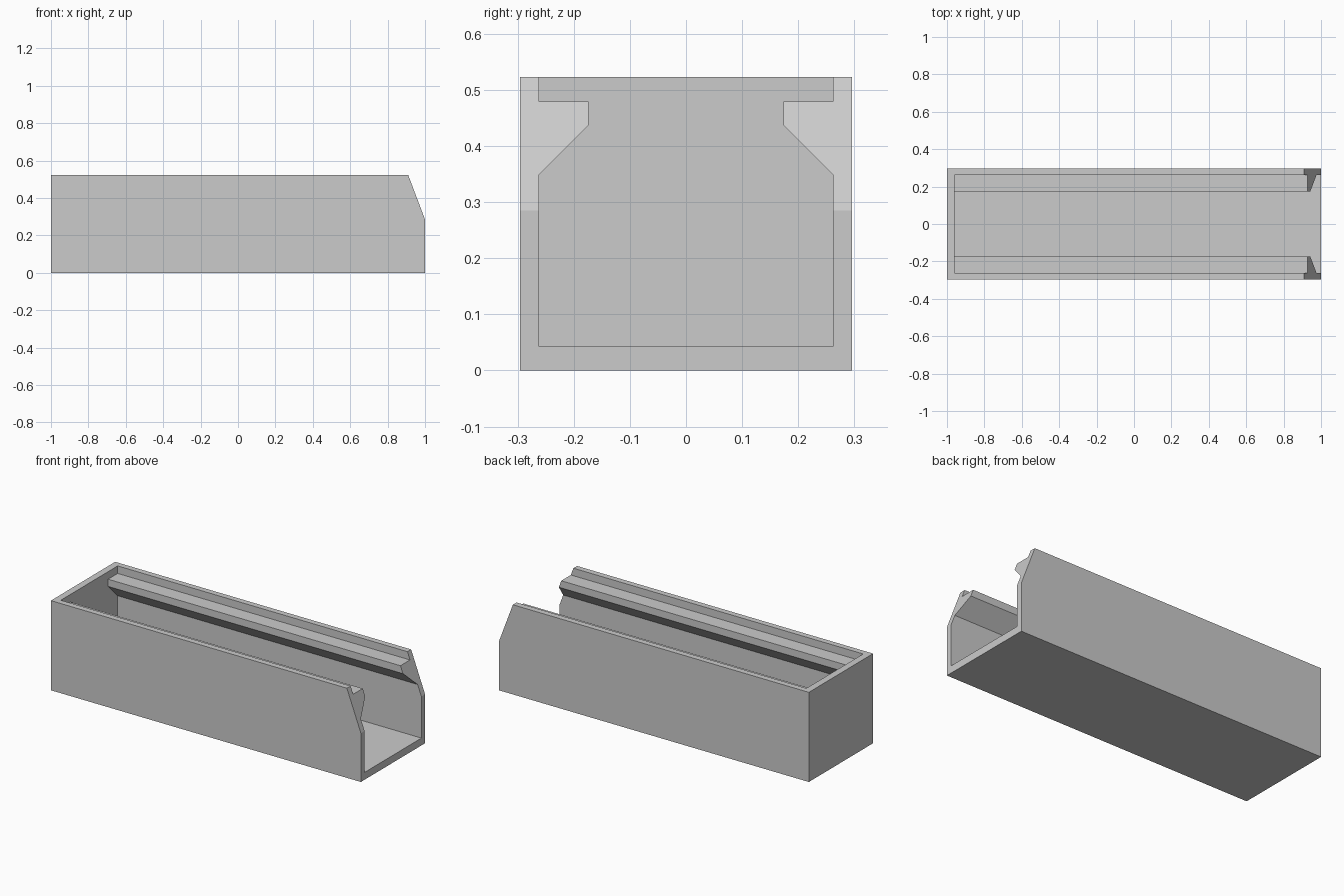
import bpy
import bmesh
from mathutils import Vector

default = bpy.data.objects.get("Cube")
if default:
    bpy.data.objects.remove(default, do_unlink=True)

LENGTH, HALF_W, HEIGHT = 2.0, 0.296, 0.523
INNER, FLOOR, END_WALL = 0.262, 0.043, 0.04

grey = bpy.data.materials.new("plain grey")
grey.use_nodes = True
colour = (0.6, 0.6, 0.6, 1)
grey.diffuse_color = colour
grey.node_tree.nodes["Principled BSDF"].inputs["Base Color"].default_value = colour


def prism(name, points, sweep):
    """Closed prism from an outline swept along a vector."""
    bm = bmesh.new()
    face = bm.faces.new([bm.verts.new(p) for p in points])
    swept = bmesh.ops.extrude_face_region(bm, geom=[face])["geom"]
    verts = [g for g in swept if isinstance(g, bmesh.types.BMVert)]
    bmesh.ops.translate(bm, verts=verts, vec=Vector(sweep))
    bmesh.ops.recalc_face_normals(bm, faces=bm.faces[:])
    mesh = bpy.data.meshes.new(name)
    bm.to_mesh(mesh)
    bm.free()
    mesh.materials.append(grey)
    obj = bpy.data.objects.new(name, mesh)
    bpy.context.collection.objects.link(obj)
    return obj


# Outer block with the sloped open end
half = LENGTH / 2
side = [(-half, 0), (half, 0), (half, 0.285), (0.91, HEIGHT), (-half, HEIGHT)]
tray = prism("tray", [(x, -HALF_W, z) for x, z in side], (0, 2 * HALF_W, 0))

# Channel section, leaving a rail along each wall
right_half = [(INNER, FLOOR), (INNER, 0.349), (0.174, 0.437),
              (0.174, 0.479), (INNER, 0.479), (INNER, HEIGHT + 0.1)]
section = right_half + [(-y, z) for y, z in reversed(right_half)]
start = END_WALL - half
cutter = prism("channel_cutter", [(start, y, z) for y, z in section], (LENGTH, 0, 0))
cutter.hide_render = True

# Cut the channel out of the block
cut = tray.modifiers.new("channel", 'BOOLEAN')
cut.operation = 'DIFFERENCE'
cut.solver = 'EXACT'
cut.object = cutter
bpy.context.view_layer.objects.active = tray
tray.select_set(True)
bpy.ops.object.modifier_apply(modifier=cut.name)
bpy.data.objects.remove(cutter, do_unlink=True)
